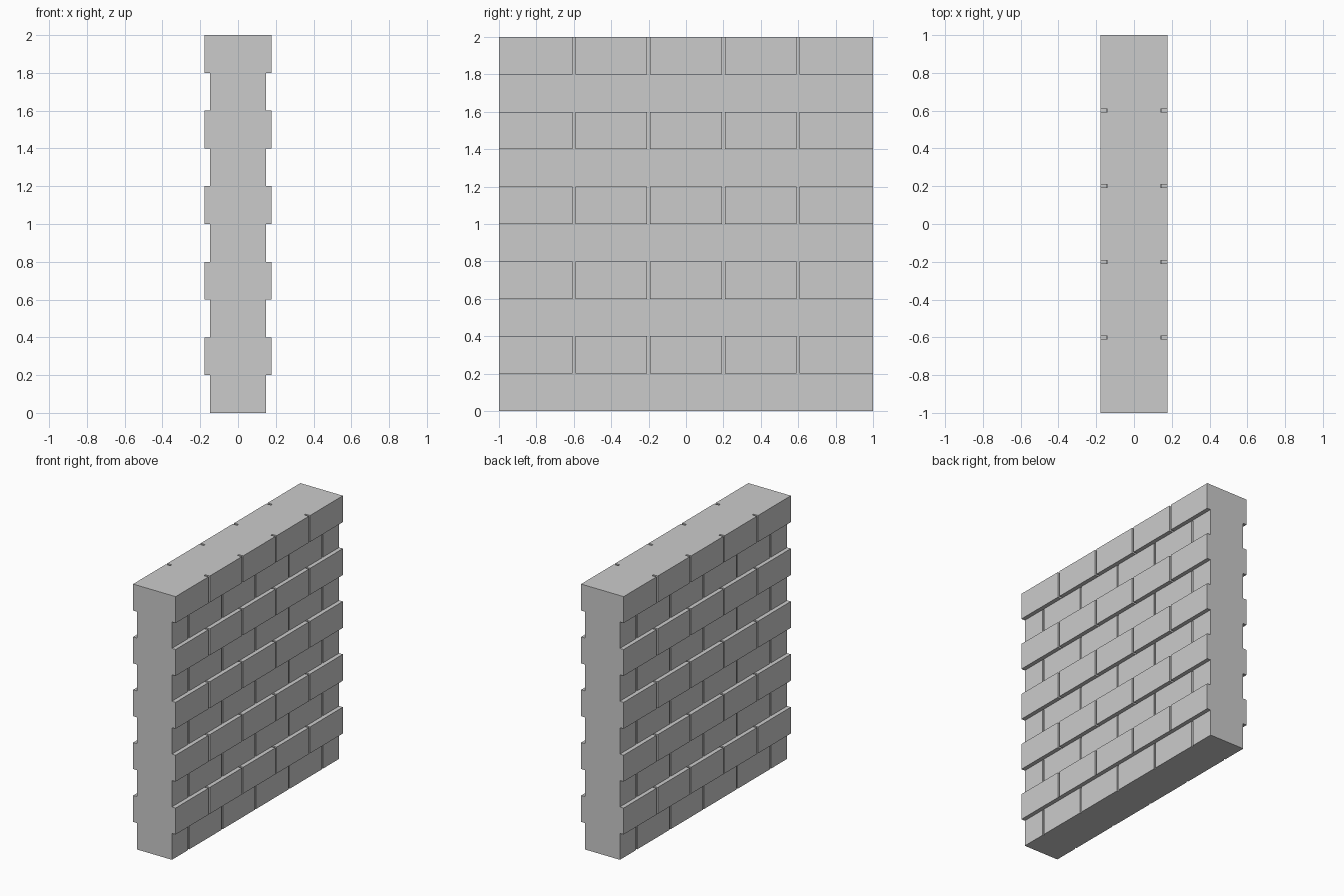
import bpy, bmesh
from mathutils import Matrix

if "Cube" in bpy.data.objects:
    bpy.data.objects.remove(bpy.data.objects["Cube"])

ROWS, H = 10, 0.2
NARROW, WIDE, CORE = 0.147, 0.178, 0.14   # half thicknesses
GAP = 0.016


def mesh_object(name, bm):
    bmesh.ops.recalc_face_normals(bm, faces=bm.faces)
    me = bpy.data.meshes.new(name)
    bm.to_mesh(me)
    bm.free()
    ob = bpy.data.objects.new(name, me)
    bpy.context.collection.objects.link(ob)
    return ob


def add_box(bm, x0, x1, y0, y1, z0, z1):
    m = (Matrix.Translation(((x0 + x1) / 2, (y0 + y1) / 2, (z0 + z1) / 2))
         @ Matrix.Diagonal((x1 - x0, y1 - y0, z1 - z0, 1)))
    bmesh.ops.create_cube(bm, size=1, matrix=m)


# Wall body: stepped profile of alternating courses, extruded along y
right = []
for i in range(ROWS):
    x = WIDE if i % 2 else NARROW
    right += [(x, i * H), (x, (i + 1) * H)]
outline = right + [(-x, z) for x, z in reversed(right)]
bm = bmesh.new()
face = bm.faces.new([bm.verts.new((x, -1, z)) for x, z in outline])
ext = bmesh.ops.extrude_face_region(bm, geom=[face])
bmesh.ops.translate(bm, vec=(0, 2, 0),
                    verts=[v for v in ext["geom"] if isinstance(v, bmesh.types.BMVert)])
wall = mesh_object("brick_wall", bm)

# Vertical joints between bricks, staggered by half a brick, both sides
for parity, name in ((0, "narrow_course_joints"), (1, "wide_course_joints")):
    bm = bmesh.new()
    joints = (-0.6, -0.2, 0.2, 0.6) if parity else (-0.8, -0.4, 0, 0.4, 0.8)
    for i in range(parity, ROWS, 2):
        z0 = -0.05 if i == 0 else i * H
        z1 = 2.05 if i == ROWS - 1 else (i + 1) * H
        for y in joints:
            for x0, x1 in ((CORE, 0.25), (-0.25, -CORE)):
                add_box(bm, x0, x1, y - GAP / 2, y + GAP / 2, z0, z1)
    cutter = mesh_object(name, bm)
    cutter.hide_render = True
    cutter.display_type = 'WIRE'
    mod = wall.modifiers.new(name, 'BOOLEAN')
    mod.operation = 'DIFFERENCE'
    mod.solver = 'EXACT'
    mod.object = cutter
# Narrow joints are cut flush with the wide courses above and below
